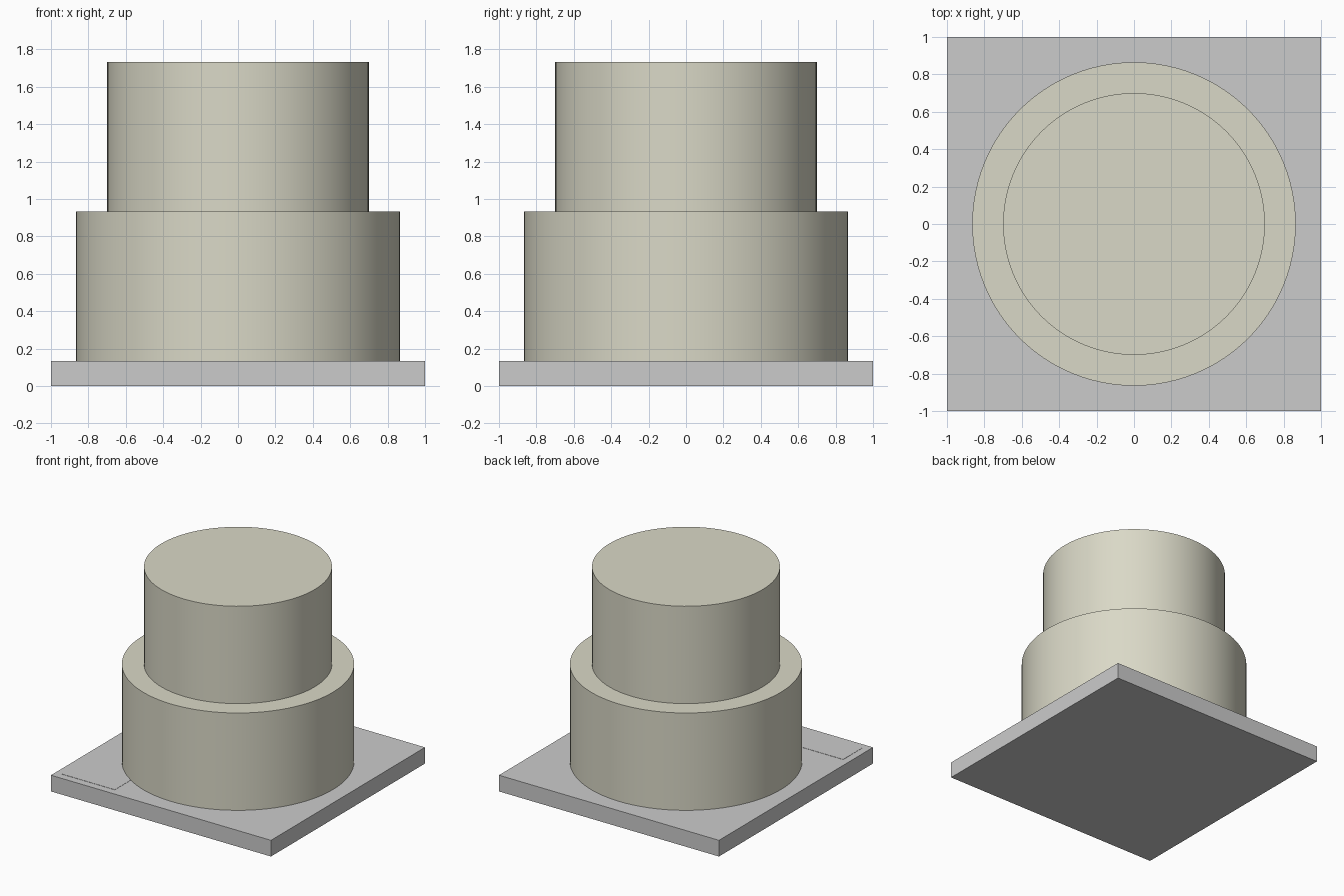
import bpy
import math

if "Cube" in bpy.data.objects:
    bpy.data.objects.remove(bpy.data.objects["Cube"])

BOARD_TOP = 0.133
TIER_HEIGHT = 0.8


def material(name, color):
    mat = bpy.data.materials.new(name)
    mat.diffuse_color = color
    mat.use_nodes = True
    mat.node_tree.nodes["Principled BSDF"].inputs["Base Color"].default_value = mat.diffuse_color
    return mat


def box(name, center, size):
    bpy.ops.mesh.primitive_cube_add(size=1, location=center)
    obj = bpy.context.object
    obj.name = name
    obj.scale = size
    bpy.ops.object.transform_apply(location=False, rotation=False, scale=True)
    return obj


def tier(name, radius, base, mat):
    bpy.ops.mesh.primitive_cylinder_add(
        vertices=96, radius=radius, depth=TIER_HEIGHT,
        location=(0, 0, base + TIER_HEIGHT / 2))
    obj = bpy.context.object
    obj.name = name
    bpy.ops.object.shade_smooth_by_angle(angle=math.radians(30))
    obj.data.materials.append(mat)
    return obj


icing = material("icing", (0.70, 0.69, 0.57, 1))

# Square cake board
box("cake_board", (0, 0, BOARD_TOP / 2), (2, 2, BOARD_TOP))

# Two stacked round tiers
tier("lower_tier", 0.865, BOARD_TOP, icing)
tier("upper_tier", 0.70, BOARD_TOP + TIER_HEIGHT, icing)

# Blank label plate in the front left corner of the board
box("label_plate", (-0.702, -0.817, BOARD_TOP), (0.48, 0.244, 0.004))
